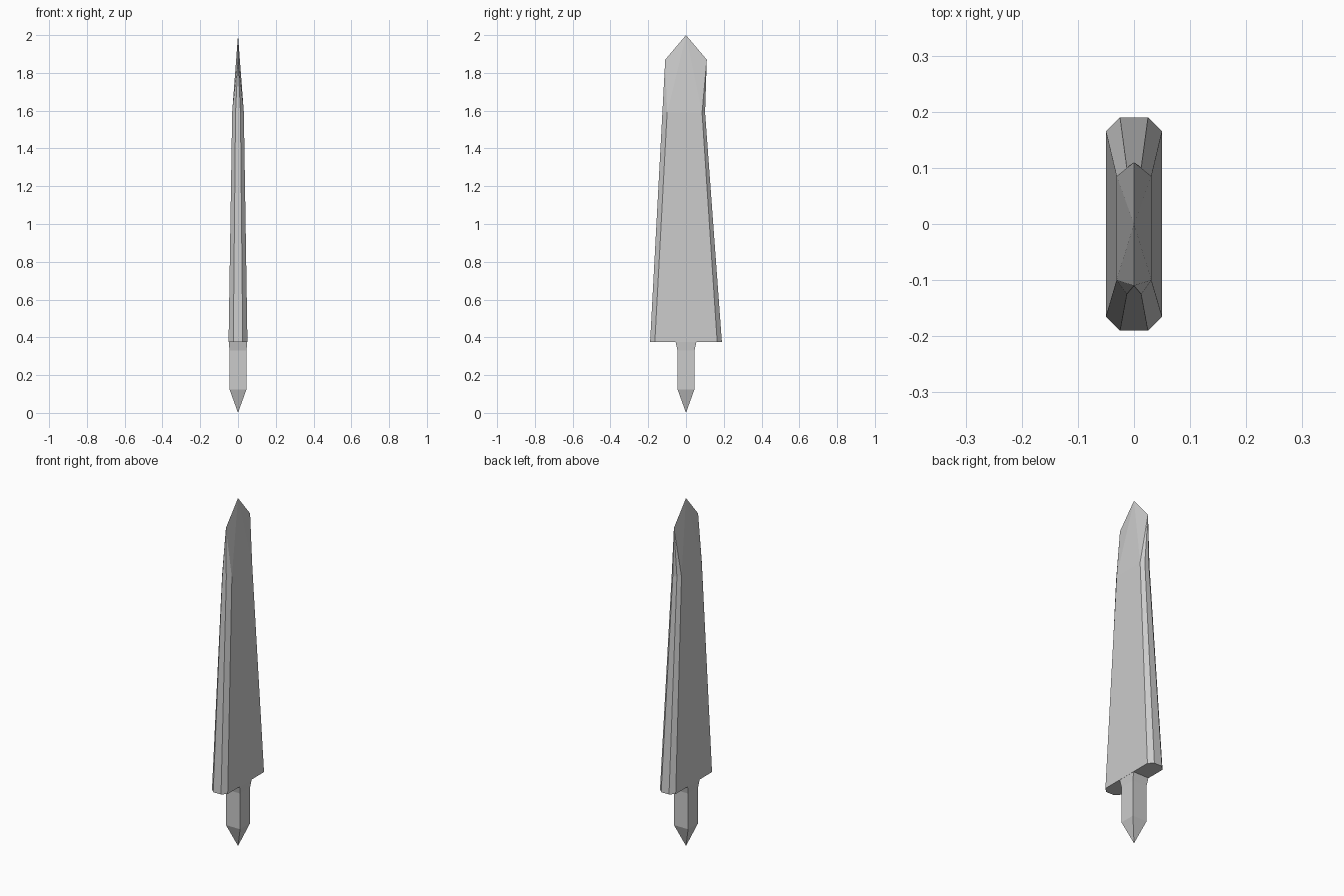
import bpy

if "Cube" in bpy.data.objects:
    bpy.data.objects.remove(bpy.data.objects["Cube"])

def make(name, verts, faces):
    me = bpy.data.meshes.new(name)
    me.from_pydata(verts, [], faces)
    me.update()
    ob = bpy.data.objects.new(name, me)
    bpy.context.collection.objects.link(ob)
    return ob

def bands(n, rings):
    """Quads joining consecutive rings of n vertices."""
    return [(r*n + i, r*n + (i+1) % n, (r+1)*n + (i+1) % n, (r+1)*n + i)
            for r in range(rings - 1) for i in range(n)]

def octagon(z, side, edge, back_corner, back_end, front_corner, front_end):
    """Flattened eight-sided section, mirrored in x."""
    half = [(side, -front_corner), (side, back_corner), (edge, back_end)]
    pts = half + [(-x, y) for x, y in reversed(half)]
    pts += [(-edge, -front_end), (edge, -front_end)]
    return [(x, y, z) for x, y in pts]

# Blade: chamfered tapering body, shoulder points and tip
verts = octagon(0.375, 0.05, 0.025, 0.165, 0.19, 0.165, 0.19)
verts += octagon(1.59, 0.031, 0.013, 0.085, 0.101, 0.10, 0.125)
verts += [(0, -0.11, 1.87), (0, 0.11, 1.87), (0, 0, 2)]
F, B, T = 16, 17, 18
faces = [tuple(range(7, -1, -1))] + bands(8, 2)
faces += [(8, 9, T), (12, 13, T),
          (9, 10, B), (10, 11, B), (11, 12, B), (9, B, T), (B, 12, T),
          (13, 14, F), (14, 15, F), (15, 8, F), (13, F, T), (F, 8, T)]
make("blade", verts, faces)

# Tang: square rod, flared under the blade, pointed at the bottom
verts = []
for z, hx, hy in [(0.125, 0.045, 0.045), (0.33, 0.045, 0.045), (0.376, 0.049, 0.055)]:
    verts += [(-hx, -hy, z), (hx, -hy, z), (hx, hy, z), (-hx, hy, z)]
verts.append((0, 0, 0))
faces = bands(4, 3) + [((i+1) % 4, i, 12) for i in range(4)] + [(8, 9, 10, 11)]
make("tang", verts, faces)
